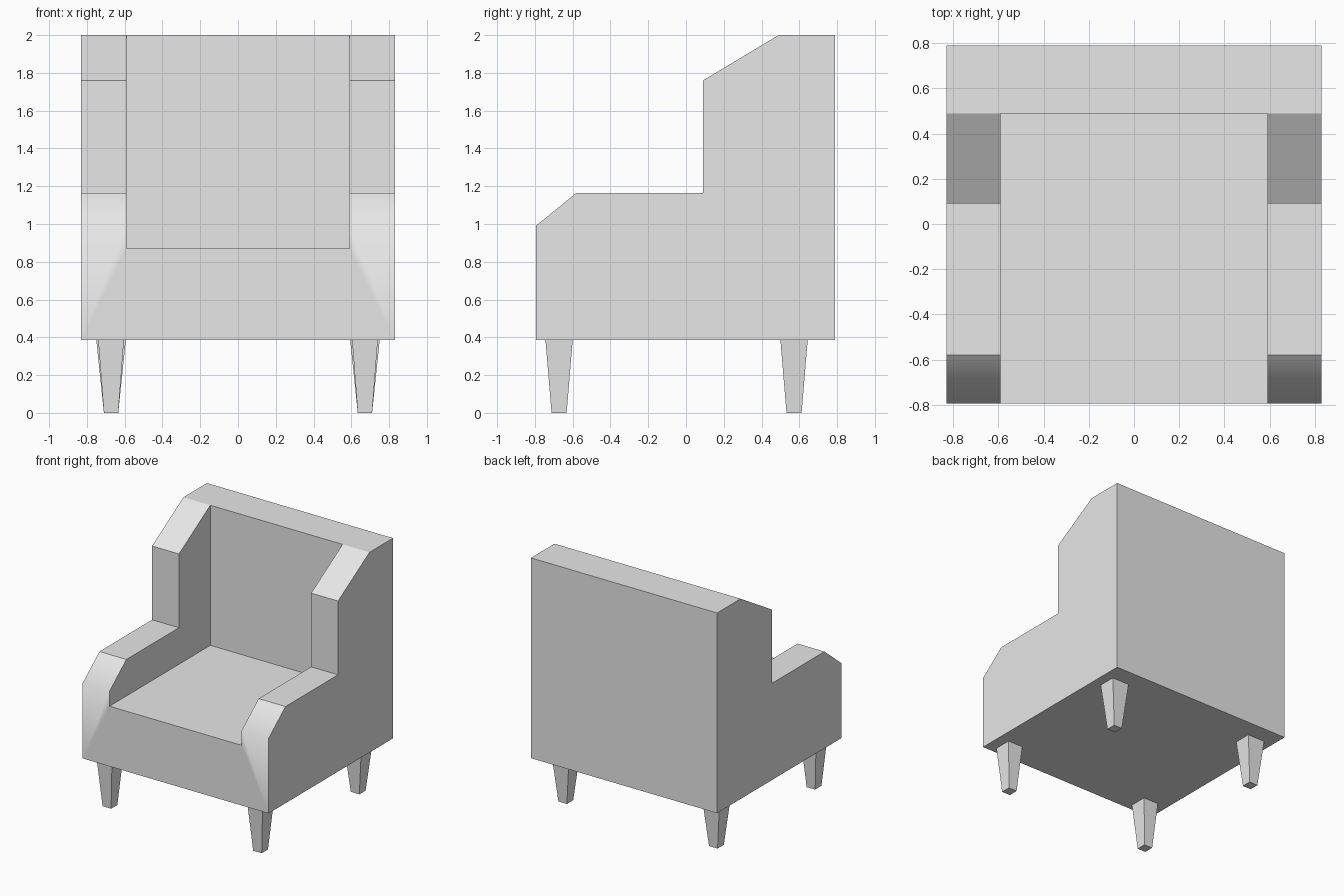
import bpy
import bmesh

cube = bpy.data.objects.get("Cube")
if cube:
    bpy.data.objects.remove(cube, do_unlink=True)

grey = bpy.data.materials.new("light_grey")
grey.use_nodes = True
colour = (0.8, 0.8, 0.8, 1)
grey.diffuse_color = colour
grey.node_tree.nodes["Principled BSDF"].inputs["Base Color"].default_value = colour

HALF_WIDTH, FRONT, BACK, BASE = 0.83, -0.795, 0.79, 0.385
INNER, BACKREST, SEAT, BEVEL = 0.59, 0.49, 0.87, 0.99


def add_object(name, bm):
    bmesh.ops.recalc_face_normals(bm, faces=bm.faces)
    mesh = bpy.data.meshes.new(name)
    bm.to_mesh(mesh)
    bm.free()
    mesh.materials.append(grey)
    obj = bpy.data.objects.new(name, mesh)
    bpy.context.collection.objects.link(obj)
    return obj


def extrude_profile(name, profile, half):
    """Extrude a (y, z) outline symmetrically along x."""
    bm = bmesh.new()
    face = bm.faces.new([bm.verts.new((-half, y, z)) for y, z in profile])
    grown = bmesh.ops.extrude_face_region(bm, geom=[face], use_keep_orig=True)
    moved = [v for v in grown["geom"] if isinstance(v, bmesh.types.BMVert)]
    bmesh.ops.translate(bm, verts=moved, vec=(half * 2, 0, 0))
    return add_object(name, bm)


# Upholstered body: stepped side outline with the seat well cut out
body = extrude_profile("armchair_body", [
    (FRONT, BASE), (BACK, BASE), (BACK, 2), (BACKREST, 2), (0.09, 1.76),
    (0.09, 1.165), (-0.58, 1.165), (FRONT, BEVEL)], HALF_WIDTH)
well = extrude_profile("seat_well_cutter", [
    (-1, SEAT), (BACKREST, SEAT), (BACKREST, 2.2), (-1, 2.2)], INNER)
well.hide_render = True
cut = body.modifiers.new("seat_well", 'BOOLEAN')
cut.operation, cut.solver, cut.object = 'DIFFERENCE', 'EXACT', well
bpy.context.view_layer.objects.active = body
body.select_set(True)
bpy.ops.object.modifier_apply(modifier=cut.name)
bpy.data.objects.remove(well, do_unlink=True)

# Soft roll only where each arm slopes into the front; all other edges crisp
bm = bmesh.new()
bm.from_mesh(body.data)
for face in bm.faces:
    face.smooth = True
for edge in bm.edges:
    edge.smooth = all(abs(v.co.z - BEVEL) < 0.01 and abs(v.co.y - FRONT) < 0.01
                      for v in edge.verts)
bm.to_mesh(body.data)
bm.free()


# Tapered square legs
def add_leg(name, x, y, top_x, top_y):
    bm = bmesh.new()
    bmesh.ops.create_cube(bm, size=2)
    for v in bm.verts:
        upper = v.co.z > 0
        wide, deep = (top_x, top_y) if upper else (0.038, 0.04)
        v.co = (x + v.co.x * wide, y + v.co.y * deep, BASE if upper else 0)
    add_object(name, bm)


for side, sign in (("left", 1), ("right", -1)):
    add_leg("front_leg_" + side, sign * 0.672, -0.672, 0.068, 0.072)
    add_leg("back_leg_" + side, sign * 0.672, 0.572, 0.078, 0.072)
